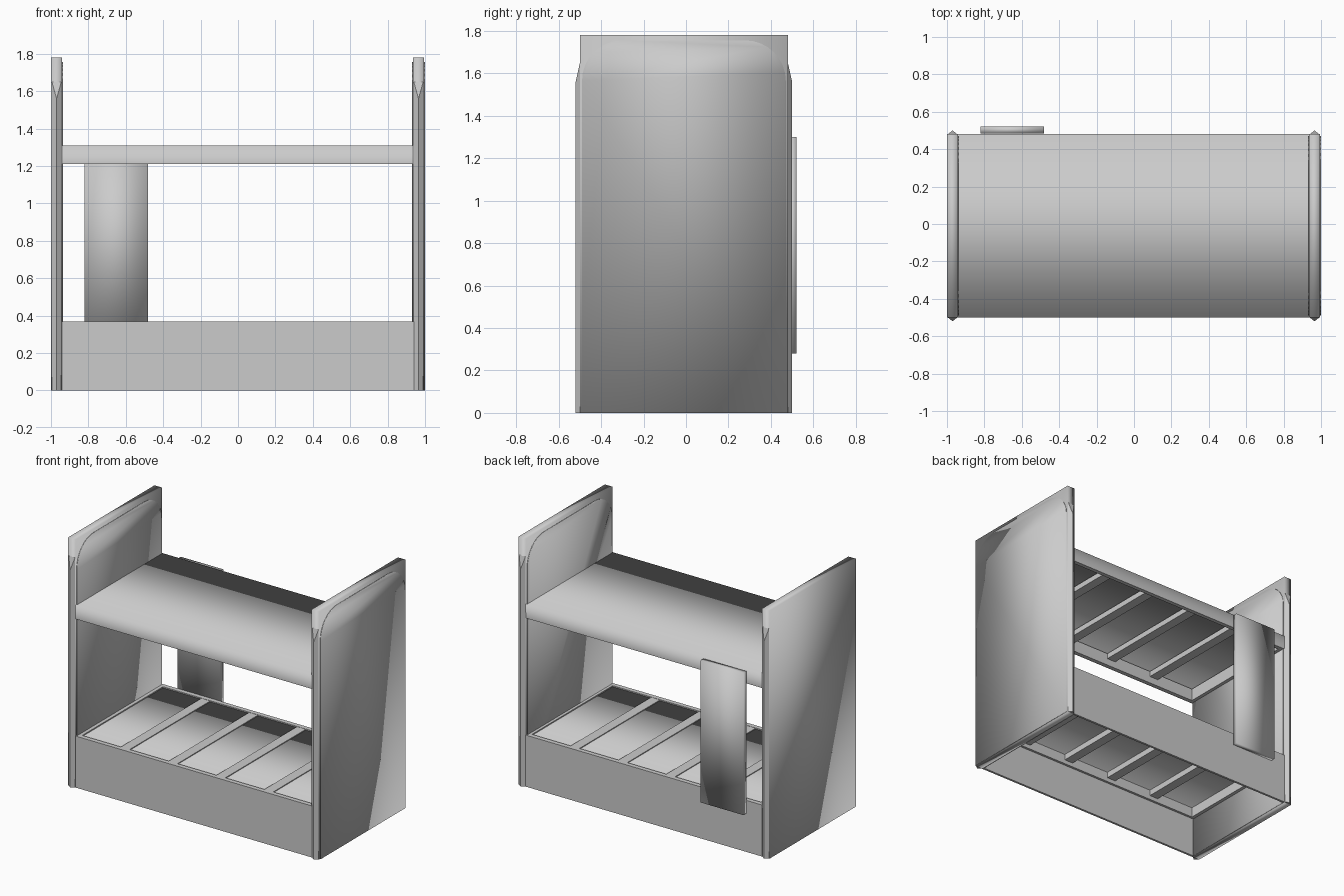
import bpy
import bmesh
from math import sin, cos, pi

if "Cube" in bpy.data.objects:
    bpy.data.objects.remove(bpy.data.objects["Cube"], do_unlink=True)

GREY = (0.6, 0.6, 0.6, 1)
grey = bpy.data.materials.new("light_grey")
grey.use_nodes = True
grey.diffuse_color = GREY
grey.node_tree.nodes["Principled BSDF"].inputs["Base Color"].default_value = GREY

FRONT, BACK = -0.5, 0.48
MID = (FRONT + BACK) / 2
INNER = 0.94


def finish(name, bm, smooth=True):
    bmesh.ops.recalc_face_normals(bm, faces=bm.faces)
    mesh = bpy.data.meshes.new(name)
    bm.to_mesh(mesh)
    bm.free()
    mesh.materials.append(grey)
    for face in mesh.polygons:
        face.use_smooth = smooth
    obj = bpy.data.objects.new(name, mesh)
    bpy.context.collection.objects.link(obj)
    return obj


def add_box(bm, low, high):
    made = bmesh.ops.create_cube(bm, size=1)["verts"]
    for v in made:
        for i in range(3):
            v.co[i] = low[i] if v.co[i] < 0 else high[i]


def box(name, low, high, smooth=True):
    bm = bmesh.new()
    add_box(bm, low, high)
    return finish(name, bm, smooth)


def arch_plate(name, x0, x1):
    """Upright sheet with rounded top corners."""
    half, top, radius, steps = 0.48, 1.755, 0.19, 8
    outline = [(-half, 0), (half, 0)]
    for side in (1, -1):
        arc = [(side * (half - radius + radius * cos(a)), top - radius + radius * sin(a))
               for a in (i * pi / 2 / steps for i in range(steps + 1))]
        outline += arc if side == 1 else arc[::-1]
    bm = bmesh.new()
    face = bm.faces.new([bm.verts.new((x0, MID + y, z)) for y, z in outline])
    moved = bmesh.ops.extrude_face_region(bm, geom=[face])["geom"]
    for v in moved:
        if isinstance(v, bmesh.types.BMVert):
            v.co.x = x1
    return finish(name, bm)


def edge_trim(name, x0, x1, y, out):
    """V-shaped strip that tapers into the panel edge at its top."""
    bm = bmesh.new()
    mid = (x0 + x1) / 2
    a, b, tip = [bm.verts.new(p) for p in ((x0, y, 0), (x1, y, 0), (mid, y + out, 0))]
    c, d, peak = [bm.verts.new(p) for p in
                  ((x0, y, 1.65), (x1, y, 1.65), (mid, y + out, 1.56))]
    for loop in ((a, b, tip), (c, d, peak), (a, tip, peak, c), (b, d, peak, tip), (a, c, d, b)):
        bm.faces.new(loop)
    return finish(name, bm, False)


def deck_shell(name, bottom, top):
    """Open channel: front side, top sheet and back side."""
    bm = bmesh.new()
    rows = [[bm.verts.new((x, y, z)) for x in (-INNER, INNER)]
            for y, z in ((FRONT, bottom), (FRONT, top), (BACK, top), (BACK, bottom))]
    for p, q in zip(rows, rows[1:]):
        bm.faces.new((p[0], p[1], q[1], q[0]))
    obj = finish(name, bm)
    if obj.data.polygons[1].normal.z < 0:
        obj.data.flip_normals()
    return obj


def slat_frame(name, bottom, top, slat_low, slat_high):
    """Rectangular frame with four cross slats."""
    bm = bmesh.new()
    rim = 0.03
    f, b = FRONT + 0.002, BACK - 0.002
    add_box(bm, (-INNER, f, bottom), (INNER, f + rim, top))
    add_box(bm, (-INNER, b - rim, bottom), (INNER, b, top))
    for side in (-1, 1):
        xs = sorted((side * INNER, side * (INNER - rim)))
        add_box(bm, (xs[0], f, bottom), (xs[1], b, top))
    for i in range(4):
        x = (i - 1.5) * 0.38
        add_box(bm, (x - 0.035, f + rim, slat_low), (x + 0.035, b - rim, slat_high))
    return finish(name, bm, False)


# End panels with edge trims and arched sheets
for side, low in (("right", -1.0), ("left", 0.935)):
    high = low + 0.06
    box(side + "_end_panel", (low, FRONT, 0), (high, BACK, 1.78))
    edge_trim(side + "_front_trim", low + 0.005, high - 0.005, FRONT, -0.02)
    edge_trim(side + "_back_trim", low + 0.005, high - 0.005, BACK, 0.02)
arch_plate("right_inner_sheet", -0.94, -0.935)
arch_plate("left_inner_sheet", 0.93, 0.935)
arch_plate("left_outer_sheet", 0.995, 1.0)

# Upper bunk
deck_shell("upper_deck", 1.21, 1.31)
slat_frame("upper_slats", 1.21, 1.30, 1.26, 1.30)

# Lower bunk
deck_shell("lower_deck", 0.28, 0.362)
slat_frame("lower_slats", 0.29, 0.37, 0.32, 0.368)
box("lower_front_board", (-INNER, FRONT - 0.001, 0), (INNER, FRONT + 0.015, 0.37), False)
box("lower_back_board", (-INNER, BACK - 0.015, 0), (INNER, BACK + 0.001, 0.37), False)

# Ladder board on the back
box("ladder_board", (-0.82, BACK + 0.005, 0.28), (-0.48, 0.52, 1.30))
